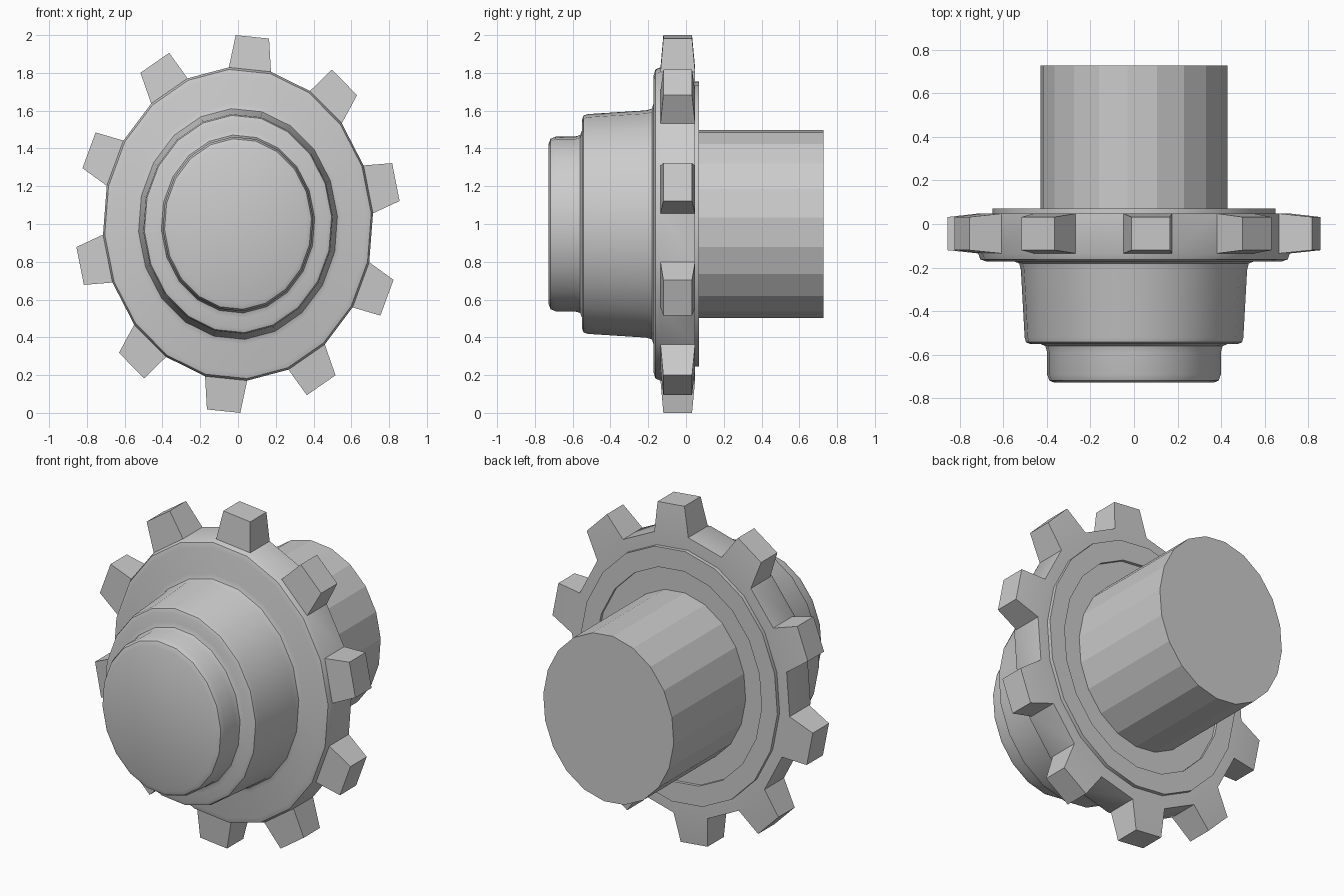
import bpy, bmesh
from math import sin, cos, radians

if "Cube" in bpy.data.objects:
    bpy.data.objects.remove(bpy.data.objects["Cube"])

SQUASH = 0.862      # the wheel is narrower than it is tall
SIDES = 20
TILT = 5.1          # angle of the first tooth from the top, in degrees
STEP = 360 / SIDES


def place(r, y, deg):
    a = radians(deg)
    return (SQUASH * r * sin(a), y, 1 + r * cos(a))


def lathe(name, profile, tooth_band=None, smooth=False):
    """Spin (radius, y) points about the axle; optionally pull teeth from one band."""
    bm = bmesh.new()
    angles = [TILT + (i - 0.5) * STEP for i in range(SIDES)]
    rings = [[bm.verts.new(place(r, y, a)) for a in angles] for r, y in profile]
    bm.faces.new(rings[0])
    bm.faces.new(rings[-1])
    for k, (lo, hi) in enumerate(zip(rings, rings[1:])):
        for i in range(SIDES):
            j = (i + 1) % SIDES
            base = [lo[i], lo[j], hi[j], hi[i]]
            if k != tooth_band or i % 2:
                bm.faces.new(base)
                continue
            # tapered tooth on every second rim face
            mid = TILT + i * STEP
            tip = [bm.verts.new(place(1.0, y, mid + s * 5.9))
                   for s, y in ((-1, -0.12), (1, -0.12), (1, 0.032), (-1, 0.032))]
            bm.faces.new(tip)
            for n in range(4):
                m = (n + 1) % 4
                bm.faces.new((base[n], base[m], tip[m], tip[n]))
    bmesh.ops.recalc_face_normals(bm, faces=bm.faces)
    mesh = bpy.data.meshes.new(name)
    bm.to_mesh(mesh)
    bm.free()
    ob = bpy.data.objects.new(name, mesh)
    bpy.context.collection.objects.link(ob)
    if smooth:
        bpy.ops.object.select_all(action='DESELECT')
        ob.select_set(True)
        bpy.context.view_layer.objects.active = ob
        bpy.ops.object.shade_smooth_by_angle(angle=radians(40))
    return ob


# Toothed wheel with stepped, rounded hub in front and shallow recess behind
wheel = [
    (0.425, -0.7275), (0.452, -0.717), (0.463, -0.69),      # nose cap
    (0.463, -0.59), (0.472, -0.56), (0.50, -0.55),          # fillet
    (0.555, -0.55), (0.576, -0.542), (0.583, -0.52),        # hub shoulder
    (0.603, -0.21), (0.612, -0.181), (0.64, -0.171),        # fillet to disc
    (0.79, -0.171), (0.82, -0.162), (0.831, -0.135),        # disc rim
    (0.831, 0.048), (0.755, 0.048), (0.755, 0.07),          # rear step
    (0.635, 0.07), (0.635, 0.052),                          # rear recess
]
lathe("toothed_wheel", wheel, tooth_band=14, smooth=True)

# Faceted axle at the back
lathe("axle", [(0.4985, 0.03), (0.4985, 0.7275)])
